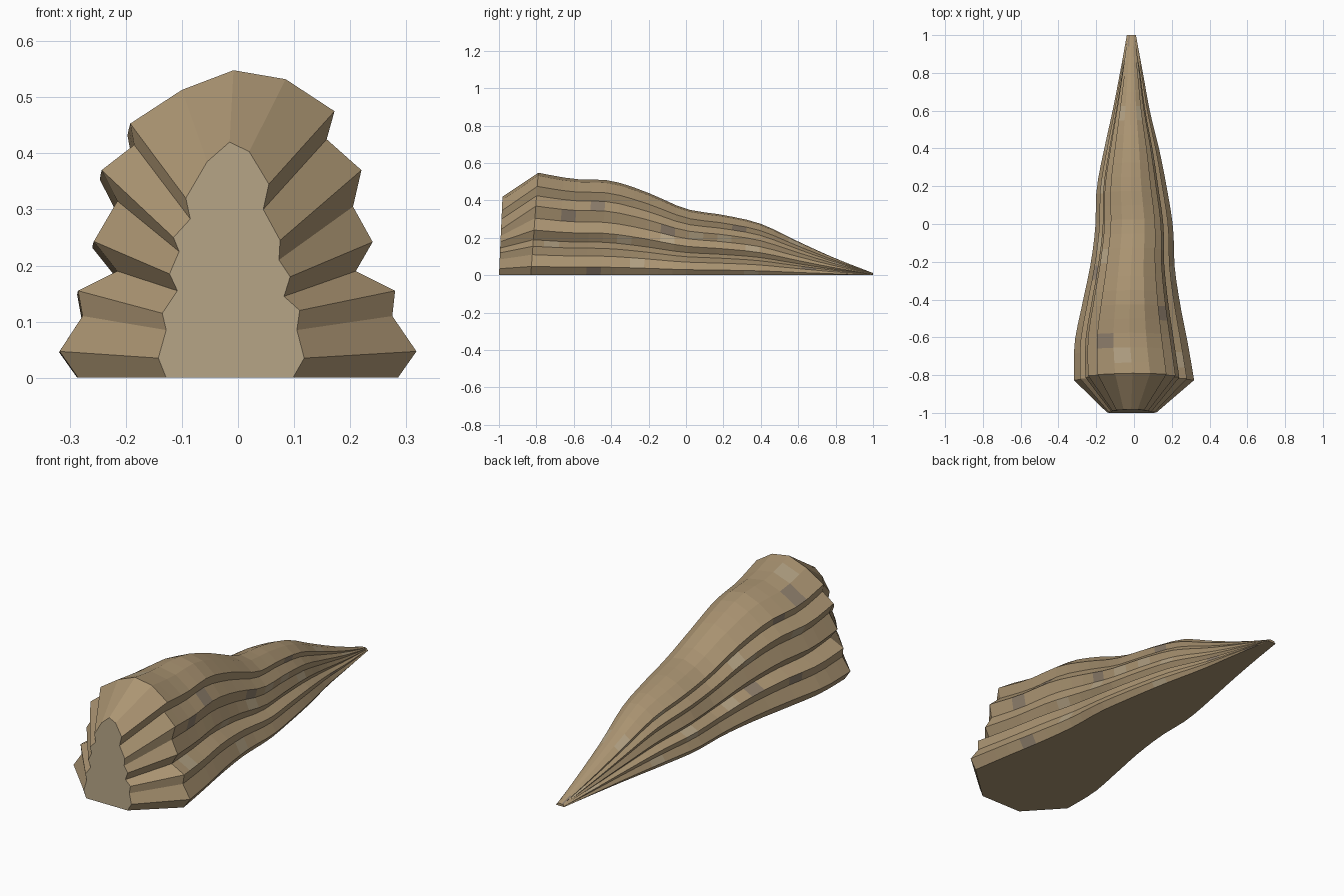
import bpy, bmesh, random

if "Cube" in bpy.data.objects:
    bpy.data.objects.remove(bpy.data.objects["Cube"])

random.seed(4)

# Ridged cross-section at the widest point, right base over the crest to left base
WIDE = [(.285, 0), (.318, .047), (.275, .11), (.28, .155), (.21, .19), (.24, .242),
        (.205, .305), (.22, .37), (.158, .425), (.172, .475), (.085, .532), (-.008, .548),
        (-.10, .513), (-.192, .453), (-.185, .415), (-.243, .37), (-.215, .315),
        (-.257, .243), (-.215, .19), (-.285, .155), (-.277, .11), (-.318, .047), (-.285, 0)]
# Matching outline of the small flat front face
CAP = [(.098, 0), (.118, .035), (.105, .085), (.11, .12), (.082, .145), (.093, .18),
       (.073, .21), (.075, .245), (.045, .30), (.055, .345), (.02, .403), (-.015, .42),
       (-.055, .385), (-.093, .32), (-.085, .283), (-.115, .25), (-.105, .225),
       (-.122, .185), (-.108, .155), (-.135, .115), (-.128, .085), (-.142, .035), (-.128, 0)]
# Stations along the body: y, crest height, left x, right x
STATIONS = [(-.79, .548, -.318, .318), (-.6, .515, -.315, .285), (-.4, .505, -.275, .245),
            (-.2, .44, -.232, .215), (0, .355, -.205, .207), (.2, .322, -.198, .175),
            (.4, .275, -.16, .135), (.6, .18, -.115, .085), (.8, .09, -.075, .048),
            (1, .012, -.038, .01)]


def station(t):
    """Smooth (Catmull-Rom) interpolation through the stations, t in 0..1."""
    last = len(STATIONS) - 1
    i = min(int(t * last), last - 1)
    u = t * last - i
    a, b, c, d = (STATIONS[min(max(k, 0), last)] for k in range(i - 1, i + 3))
    return [q + .5 * u * (r - p + u * (2 * p - 5 * q + 4 * r - s + u * (3 * (q - r) + s - p)))
            for p, q, r, s in zip(a, b, c, d)]


def material(name, color):
    m = bpy.data.materials.new(name)
    m.diffuse_color = (*color, 1)
    m.use_nodes = True
    m.node_tree.nodes["Principled BSDF"].inputs["Base Color"].default_value = m.diffuse_color
    return m


# Rings from front face to tail tip
SEGMENTS = 24
bm = bmesh.new()
rings = [[bm.verts.new((x, -1 + .045 * z, z)) for x, z in CAP]]
for s in range(SEGMENTS + 1):
    y, h, left, right = station(s / SEGMENTS)
    ring = []
    for x, z in WIDE:
        lean = -.04 * (1 - z / .548) * (1 - s / SEGMENTS)
        ring.append(bm.verts.new((left + (x + .318) / .636 * (right - left),
                                  y + lean, z * h / .548)))
    rings.append(ring)

# Ridged skin with a few weathered patches
for j, (a, b) in enumerate(zip(rings, rings[1:])):
    for i in range(len(WIDE) - 1):
        f = bm.faces.new((a[i], b[i], b[i + 1], a[i + 1]))
        if random.random() < .07 and j > 0:
            f.material_index = random.choice((1, 2))
    bm.faces.new((a[-1], b[-1], b[0], a[0]))  # flat underside strip

# Flat ends
front = bm.faces.new(rings[0])
front.material_index = 1
bm.faces.new(rings[-1][::-1])
bmesh.ops.recalc_face_normals(bm, faces=bm.faces)

mesh = bpy.data.meshes.new("ridged_rock")
bm.to_mesh(mesh)
bm.free()
for name, color in (("tan_stone", (.41, .30, .17)), ("pale_stone", (.45, .36, .23)),
                    ("grey_stone", (.27, .21, .15))):
    mesh.materials.append(material(name, color))
bpy.context.collection.objects.link(bpy.data.objects.new("ridged_rock", mesh))
